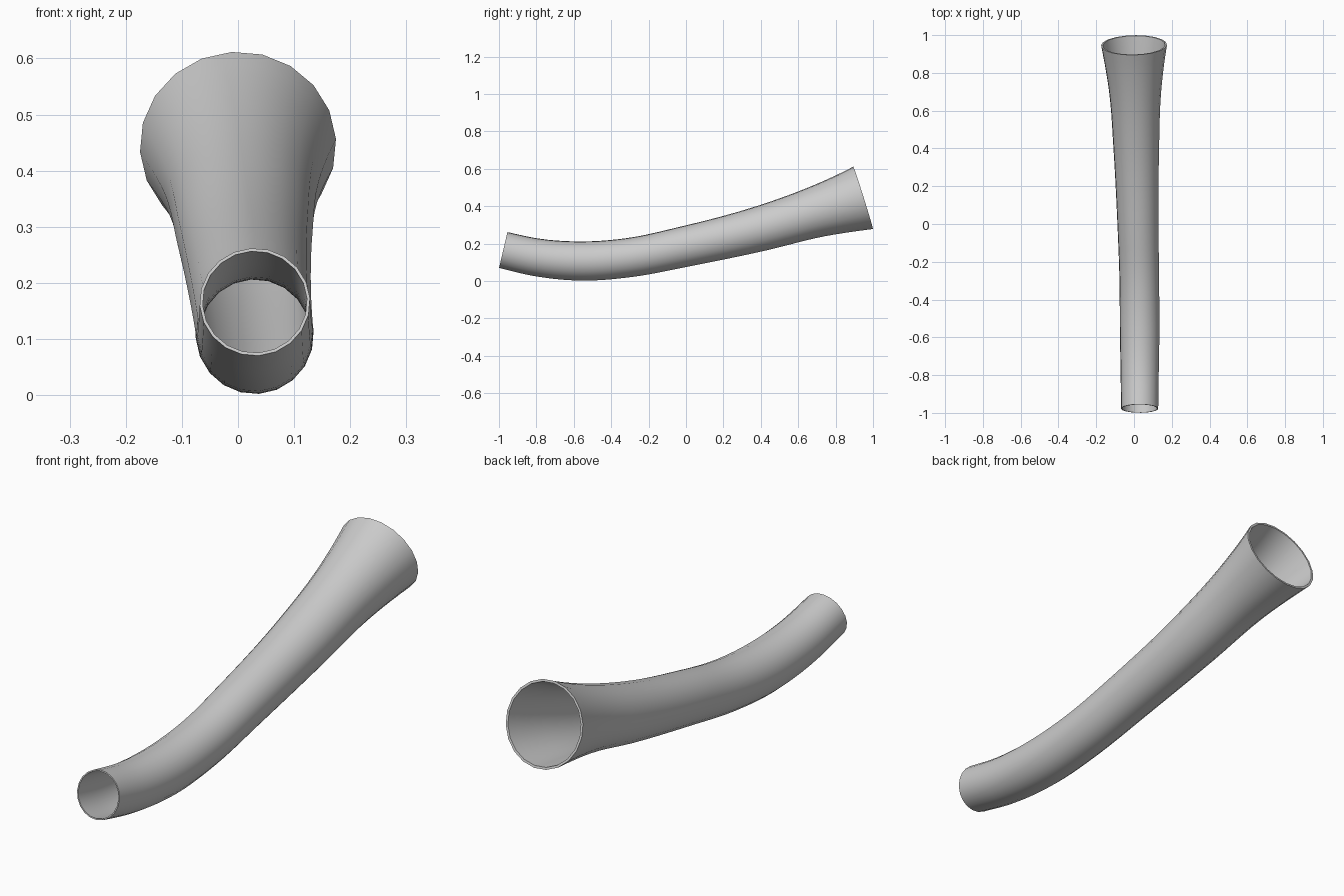
import bpy, bmesh, math
from mathutils import Vector

if "Cube" in bpy.data.objects:
    bpy.data.objects.remove(bpy.data.objects["Cube"])

SIDES, STEPS = 20, 5

# Stations along the tube: centre x, y, z and outer radius
stations = [
    (0.030, -0.977, 0.166, 0.0985),
    (0.030, -0.800, 0.127, 0.1010),
    (0.030, -0.550, 0.107, 0.1050),
    (0.028, -0.300, 0.126, 0.1050),
    (0.021, 0.000, 0.186, 0.1090),
    (0.012, 0.400, 0.281, 0.1210),
    (0.006, 0.700, 0.371, 0.1380),
    (0.000, 0.947, 0.445, 0.1750),
]
pts = [Vector(s) for s in stations]


def slope(i):
    # derivative with respect to y
    if 0 < i < len(pts) - 1:
        a, b, c = pts[i - 1], pts[i], pts[i + 1]
        h0, h1 = b.y - a.y, c.y - b.y
        return ((b - a) / h0 * h1 + (c - b) / h1 * h0) / (h0 + h1)
    if i == 0:
        return Vector((0, 1, -0.234, 0.010))
    return Vector((-0.02, 1, 0.314, 0.19))


# Smooth path through the stations
path = []
for i in range(len(pts) - 1):
    h = pts[i + 1].y - pts[i].y
    m0, m1 = slope(i) * h, slope(i + 1) * h
    for k in range(STEPS + (i == len(pts) - 2)):
        t = k / STEPS
        path.append((2*t**3 - 3*t**2 + 1) * pts[i] + (t**3 - 2*t**2 + t) * m0
                    + (3*t**2 - 2*t**3) * pts[i + 1] + (t**3 - t**2) * m1)

bm = bmesh.new()


def ring(i, scale):
    p = path[i]
    if i == 0:
        d = slope(0)
    elif i == len(path) - 1:
        d = slope(len(pts) - 1)
    else:
        d = path[i + 1] - path[i - 1]
    d = d.xyz.normalized()
    side = d.cross(Vector((0, 0, 1))).normalized()
    up = side.cross(d)
    out = []
    for k in range(SIDES):
        a = math.radians(4) + 2 * math.pi * k / SIDES
        out.append(bm.verts.new(p.xyz + p.w * scale * (side * math.cos(a) + up * math.sin(a))))
    return out


# Outer wall forwards, inner wall back, then closed into a thin shell with rims
n = len(path)
rings = [ring(i, 1.0) for i in range(n)] + [ring(i, 0.945) for i in reversed(range(n))]
for j, r0 in enumerate(rings):
    r1 = rings[(j + 1) % len(rings)]
    for k in range(SIDES):
        q = (k + 1) % SIDES
        bm.faces.new((r0[k], r0[q], r1[q], r1[k]))
bmesh.ops.recalc_face_normals(bm, faces=bm.faces)

mesh = bpy.data.meshes.new("flared_tube")
bm.to_mesh(mesh)
bm.free()
tube = bpy.data.objects.new("flared_tube", mesh)
bpy.context.collection.objects.link(tube)
bpy.context.view_layer.objects.active = tube
tube.select_set(True)
bpy.ops.object.shade_smooth_by_angle(angle=math.radians(35))
